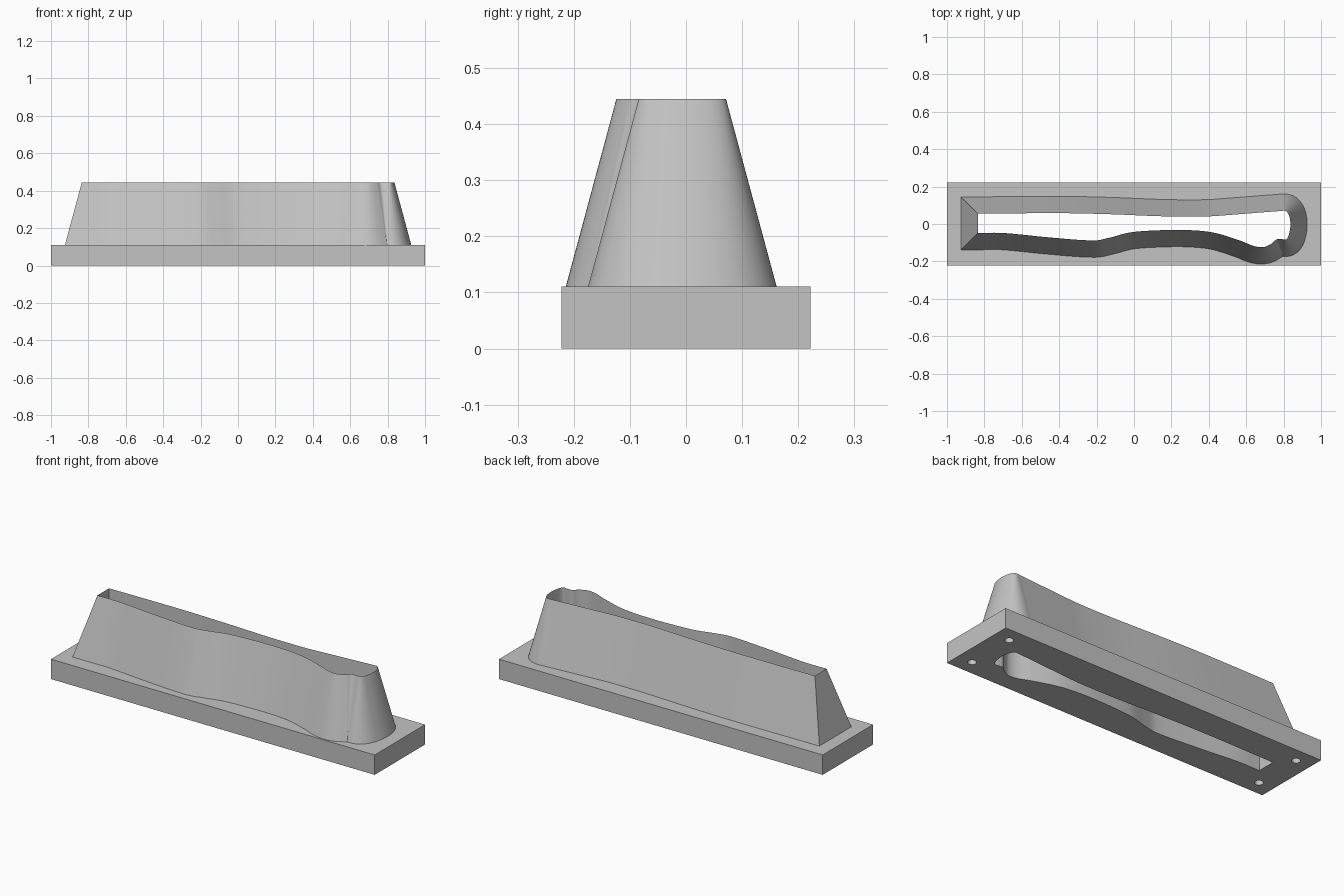
import bpy
import bmesh
from mathutils import Vector
from mathutils.geometry import interpolate_bezier

if "Cube" in bpy.data.objects:
    bpy.data.objects.remove(bpy.data.objects["Cube"])

BASE_H, TOP, FLARE = 0.111, 0.445, 0.09
LENGTH, WIDTH = 2.0, 0.444

grey = bpy.data.materials.new("plain grey")
grey.use_nodes = True
grey.diffuse_color = (0.55, 0.55, 0.55, 1)
grey.node_tree.nodes["Principled BSDF"].inputs["Base Color"].default_value = (0.55, 0.55, 0.55, 1)

# Opening outline, counter-clockwise from the square end and back to it
knots = [Vector((x, y, 0)) for x, y in [
    (-.835, -.048), (-.70, -.048), (-.45, -.072), (-.21, -.088), (-.13, -.073),
    (-.02, -.045), (.15, -.033), (.30, -.033), (.43, -.047), (.57, -.09),
    (.645, -.119), (.695, -.123), (.735, -.105), (.763, -.082), (.79, -.081),
    (.815, -.082), (.831, -.045), (.836, 0), (.829, .045), (.812, .069),
    (.78, .069), (.53, .05), (.38, .04), (.16, .041), (-.12, .052),
    (-.40, .058), (-.835, .055)]]


def smooth_path(pts, steps=8):
    tangents = [(pts[min(i + 1, len(pts) - 1)] - pts[max(i - 1, 0)]).normalized()
                for i in range(len(pts))]
    out = []
    for a, b, ta, tb in zip(pts, pts[1:], tangents, tangents[1:]):
        h = (b - a).length / 3
        out += interpolate_bezier(a, a + ta * h, b - tb * h, b, steps + 1)[:-1]
    return out + [pts[-1]]


def offset_path(pts, d):
    """Mitred outward offset; folded stretches collapse to one crease."""
    n = len(pts)
    normals = []
    for i in range(n):
        e = (pts[(i + 1) % n] - pts[i]).normalized()
        normals.append(Vector((e.y, -e.x, 0)))
    out = [pts[i] + (normals[i - 1] + normals[i]) * (d / (1 + normals[i - 1].dot(normals[i])))
           for i in range(n)]
    good = [min((q - p).length for p in pts) > d * 0.97 for q in out]
    fixed = list(out)
    for i in range(n):
        if not good[i]:
            a, b = i, i
            while not good[a % n]:
                a -= 1
            while not good[b % n]:
                b += 1
            fixed[i] = (out[a % n] + out[b % n]) / 2
    return fixed


def finish(name, bm):
    bmesh.ops.recalc_face_normals(bm, faces=bm.faces)
    mesh = bpy.data.meshes.new(name)
    bm.to_mesh(mesh)
    bm.free()
    obj = bpy.data.objects.new(name, mesh)
    bpy.context.collection.objects.link(obj)
    mesh.materials.append(grey)
    return obj


def add_loop(bm, pts, z):
    return [bm.verts.new((p.x, p.y, z)) for p in pts]


def bridge(bm, a, b):
    for i in range(len(a)):
        j = (i + 1) % len(a)
        bm.faces.new((a[i], a[j], b[j], b[i]))


def activate(obj):
    bpy.ops.object.select_all(action='DESELECT')
    obj.select_set(True)
    bpy.context.view_layer.objects.active = obj


inner = smooth_path(knots)
outer = offset_path(inner, FLARE)

# Tapered wall: sloped outside, upright inside, meeting in a thin top edge
bm = bmesh.new()
foot, rim, inside = (add_loop(bm, outer, BASE_H), add_loop(bm, inner, TOP),
                     add_loop(bm, inner, BASE_H))
bridge(bm, foot, rim)
bridge(bm, rim, inside)
bridge(bm, inside, foot)
wall = finish("tapered_wall", bm)

# Base plate
bm = bmesh.new()
bmesh.ops.create_cube(bm, size=1)
for v in bm.verts:
    v.co = (v.co.x * LENGTH, v.co.y * WIDTH, (v.co.z + 0.5) * BASE_H)
base = finish("base_plate", bm)

# Cutter: through opening plus four blind holes underneath
bm = bmesh.new()
low, high = add_loop(bm, inner, -0.1), add_loop(bm, inner, 0.3)
bridge(bm, low, high)
bm.faces.new(low)
bm.faces.new(high)
for sx in (-1, 1):
    for sy in (-1, 1):
        hole = bmesh.ops.create_cone(bm, cap_ends=True, segments=32, radius1=0.022,
                                     radius2=0.022, depth=0.16)
        bmesh.ops.translate(bm, verts=hole["verts"], vec=(sx * 0.91, sy * 0.14, 0))
cutter = finish("opening_cutter", bm)
cutter.hide_render = True

cut = base.modifiers.new("openings", 'BOOLEAN')
cut.operation = 'DIFFERENCE'
cut.solver = 'EXACT'
cut.object = cutter
activate(base)
bpy.ops.object.modifier_apply(modifier=cut.name)
bpy.data.objects.remove(cutter)

for obj in (wall, base):
    activate(obj)
    bpy.ops.object.shade_smooth_by_angle(angle=0.5)
